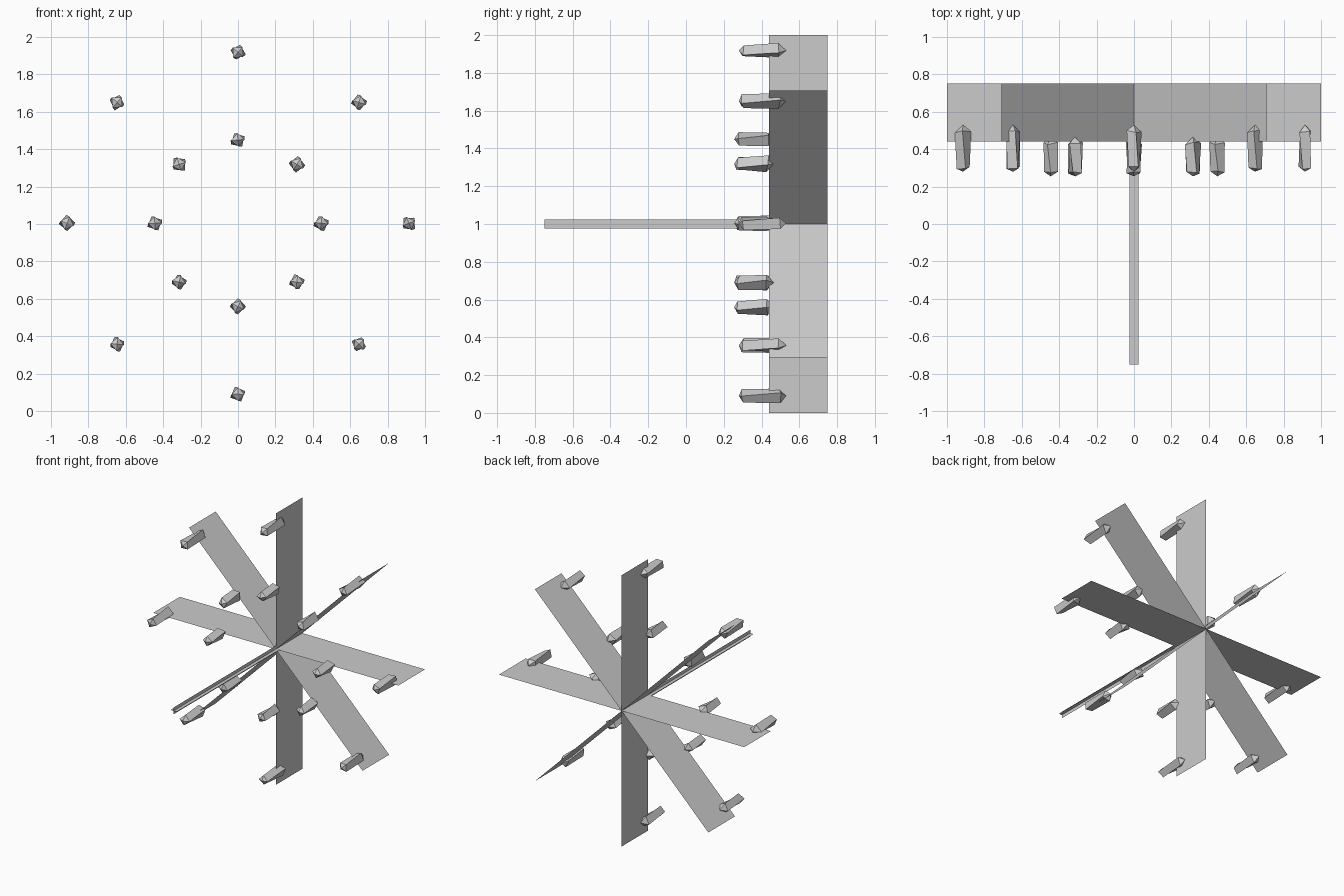
import bpy, math, random
from math import sin, cos, pi

if "Cube" in bpy.data.objects:
    bpy.data.objects.remove(bpy.data.objects["Cube"])

random.seed(4)

def make(name, verts, faces):
    me = bpy.data.meshes.new(name)
    me.from_pydata(verts, [], faces)
    me.update()
    ob = bpy.data.objects.new(name, me)
    bpy.context.collection.objects.link(ob)
    return ob

def strip(name, angle, half, y0, y1):
    # paper-thin strip through the wheel axis
    x, z = half * cos(angle), half * sin(angle)
    return make(name, [(-x, y0, 1 - z), (x, y0, 1 + z), (x, y1, 1 + z), (-x, y1, 1 - z)],
                [(0, 1, 2, 3)])

def crystal(name, x, z, y0, y1, twist):
    # four-sided, slightly twisted shaft, pointed at the back
    n = 4
    rings = [(y0 + 0.02, 0.037, 0), (y1 - 0.035, 0.042, 0.45)]
    verts = []
    for y, r, turn in rings:
        for i in range(n):
            a = twist + turn + 2 * pi * i / n
            rr = r * random.uniform(0.93, 1.07)
            verts.append((x + rr * cos(a), y + random.uniform(-.008, .008), z + rr * sin(a)))
    verts += [(x, y0, z), (x, y1, z)]
    faces = []
    for i in range(n):
        j = (i + 1) % n
        faces += [(i, j, n + j, n + i), (j, i, 2 * n), (n + i, n + j, 2 * n + 1)]
    return make(name, verts, faces)

# four crossed planes make the eight spokes
for k in range(4):
    strip(f"spoke_blade_{k}", k * pi / 4, 1.0, 0.44, 0.75)

# axle of two crossed strips
for k in range(2):
    strip(f"axle_strip_{k}", k * pi / 2, 0.025, -0.75, 0.75)

# outer and inner rings of crystals
for label, r, y0, y1 in (("outer", 0.914, 0.28, 0.53), ("inner", 0.445, 0.255, 0.465)):
    for k in range(8):
        a = k * pi / 4
        crystal(f"{label}_crystal_{k}", r * cos(a), 1 + r * sin(a) + 0.004, y0, y1,
                random.uniform(0, pi / 2))
